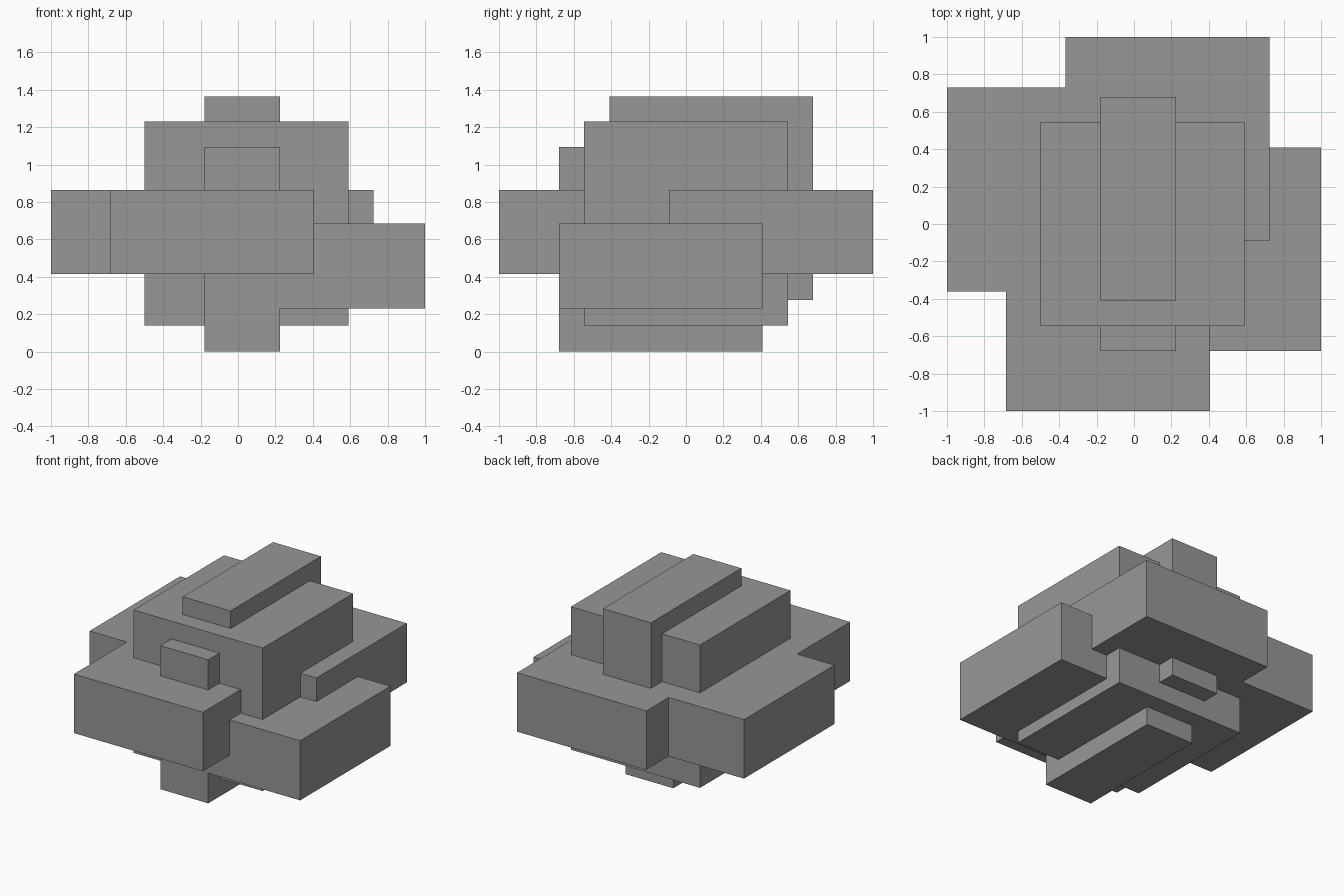
import bpy
from mathutils import Vector

default_cube = bpy.data.objects.get("Cube")
if default_cube:
    bpy.data.objects.remove(default_cube, do_unlink=True)

# Single plain material
grey = bpy.data.materials.new("mid_grey")
grey.use_nodes = True
colour = (0.31, 0.31, 0.31, 1.0)
grey.diffuse_color = colour
grey.node_tree.nodes["Principled BSDF"].inputs["Base Color"].default_value = colour


def block(name, low, high):
    """Box spanning two opposite corners."""
    low, high = Vector(low), Vector(high)
    bpy.ops.mesh.primitive_cube_add(size=1)
    ob = bpy.context.object
    ob.name = ob.data.name = name
    size = high - low
    centre = (low + high) / 2
    for v in ob.data.vertices:
        v.co = Vector(a * b for a, b in zip(v.co, size))
    ob.location = centre
    ob.data.materials.append(grey)
    return ob


# Central cube
block("core_cube", (-0.50, -0.545, 0.14), (0.59, 0.545, 1.23))

# Narrow upright slabs, one raised at the back and one lowered at the front
block("upper_slab", (-0.18, -0.41, 0.275), (0.225, 0.68, 1.365))
block("lower_slab", (-0.18, -0.68, 0.0), (0.225, 0.41, 1.095))

# Wide flat slabs pushed out through each side of the core
block("front_slab", (-0.685, -1.0, 0.415), (0.405, 0.09, 0.865))
block("right_slab", (-1.0, -0.36, 0.415), (0.09, 0.73, 0.865))
block("back_slab", (-0.365, -0.09, 0.415), (0.725, 1.0, 0.865))
block("left_slab", (-0.09, -0.68, 0.23), (1.0, 0.41, 0.685))
